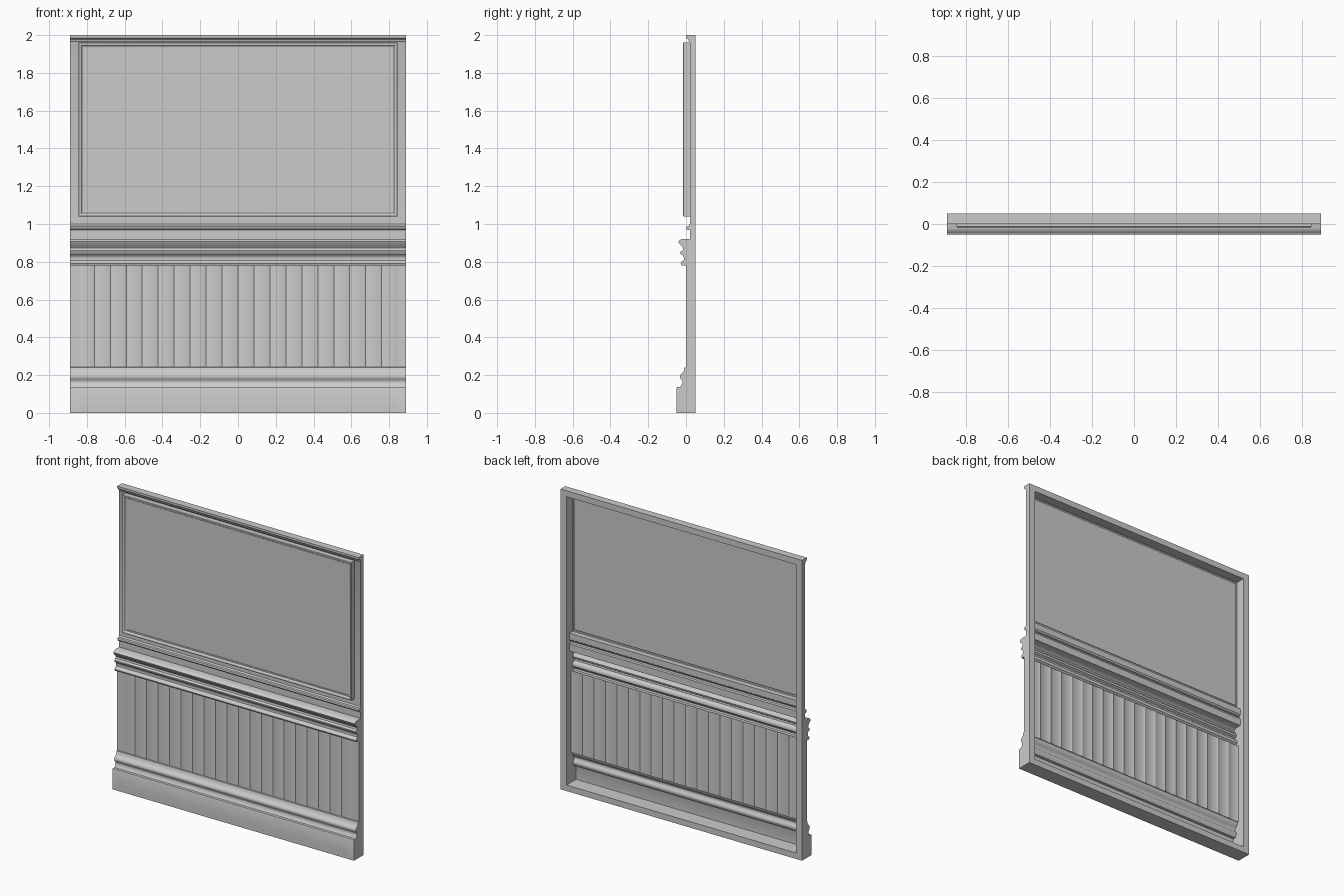
import bpy, bmesh, math

if "Cube" in bpy.data.objects:
    bpy.data.objects.remove(bpy.data.objects["Cube"])

W, INNER, BACK = 0.89, 0.845, 0.05   # half width, inner edge of the side posts, back plane

# front outlines as (y, z), from bottom to top
BASE = [(-0.05, 0.0), (-0.05, 0.128), (-0.047, 0.137), (-0.03, 0.138), (-0.022, 0.15),
        (-0.018, 0.162), (-0.02, 0.172), (-0.029, 0.182), (-0.032, 0.193), (-0.028, 0.204),
        (-0.018, 0.212), (-0.011, 0.222), (-0.007, 0.24), (0.0, 0.242)]
RAIL = [(0.0, 0.78), (-0.024, 0.78), (-0.028, 0.79), (-0.024, 0.8), (-0.012, 0.808),
        (-0.01, 0.82), (-0.016, 0.832), (-0.029, 0.842), (-0.031, 0.852), (-0.018, 0.86),
        (-0.015, 0.872), (-0.022, 0.883), (-0.036, 0.896), (-0.041, 0.908), (-0.034, 0.915),
        (-0.02, 0.921), (0.02, 0.921)]
BEAD = [(0.02, 0.968), (0.004, 0.97), (0.0, 0.978), (0.003, 0.987), (0.014, 0.99),
        (0.016, 0.997), (0.02, 1.0), (0.02, 1.04)]
CROWN = [(0.02, 1.96), (0.018, 1.965), (0.013, 1.97), (0.014, 1.976), (0.006, 1.98),
         (0.0, 1.986), (0.0, 2.0)]


def make(name, verts, faces, smooth=True):
    mesh = bpy.data.meshes.new(name)
    mesh.from_pydata(verts, [], faces)
    bm = bmesh.new()
    bm.from_mesh(mesh)
    bmesh.ops.recalc_face_normals(bm, faces=bm.faces)
    bm.to_mesh(mesh)
    bm.free()
    ob = bpy.data.objects.new(name, mesh)
    bpy.context.collection.objects.link(ob)
    if smooth:
        bpy.ops.object.select_all(action='DESELECT')
        ob.select_set(True)
        bpy.context.view_layer.objects.active = ob
        bpy.ops.object.shade_smooth_by_angle(angle=math.radians(40))
    return ob


def extrude(name, profile, x0, x1, solid=False):
    """Run a (y, z) outline along x; solid adds a flat back and end caps."""
    pts = list(profile)
    if solid:
        pts += [(BACK, pts[-1][1]), (BACK, pts[0][1])]
    n = len(pts)
    verts = [(x, y, z) for x in (x0, x1) for y, z in pts]
    faces = [(i, (i + 1) % n, n + (i + 1) % n, n + i) for i in range(n if solid else n - 1)]
    if solid:
        faces += [tuple(range(n)), tuple(range(n, 2 * n))]
    return make(name, verts, faces)


# solid outer frame: side posts carry the full outline, plus top and bottom bars
full = BASE + RAIL + BEAD + CROWN
extrude("left_post", full, -W, -INNER, True)
extrude("right_post", full, INNER, W, True)
extrude("top_crown", CROWN, -INNER, INNER, True)
extrude("bottom_bar", [(-0.05, 0.0), (-0.05, 0.04)], -INNER, INNER, True)

# hollow mouldings between the posts
extrude("baseboard", [(-0.05, 0.04)] + BASE[1:], -INNER, INNER)
extrude("chair_rail", RAIL + BEAD, -INNER, INNER)

# lower panel of narrow boards with shallow grooves
boards = 20
step = 2 * INNER / boards
line = []
for i in range(boards):
    x = -INNER + i * step
    line += [(x, 0.004), (x + 0.008, 0.001), (x + step / 2, 0.0), (x + step - 0.008, 0.001)]
line.append((INNER, 0.004))
n = len(line)
make("lower_boards", [(x, y, z) for z in (0.238, 0.782) for x, y in line],
     [(i, i + 1, n + i + 1, n + i) for i in range(n - 1)])

# upper panel: stepped rectangular moulding closed by a flat field
rings = [(0.0, 0.02), (0.0, -0.013), (0.003, -0.016), (0.01, -0.016), (0.015, -0.012),
         (0.018, -0.006), (0.025, -0.004), (0.025, 0.0)]
verts, faces = [], []
for inset, y in rings:
    a, lo, hi = INNER - inset, 1.04 + inset, 1.96 - inset
    verts += [(-a, y, lo), (a, y, lo), (a, y, hi), (-a, y, hi)]
for r in range(len(rings) - 1):
    for i in range(4):
        j = (i + 1) % 4
        faces.append((4 * r + i, 4 * r + j, 4 * r + 4 + j, 4 * r + 4 + i))
last = 4 * (len(rings) - 1)
faces.append((last, last + 1, last + 2, last + 3))
make("upper_panel", verts, faces)
